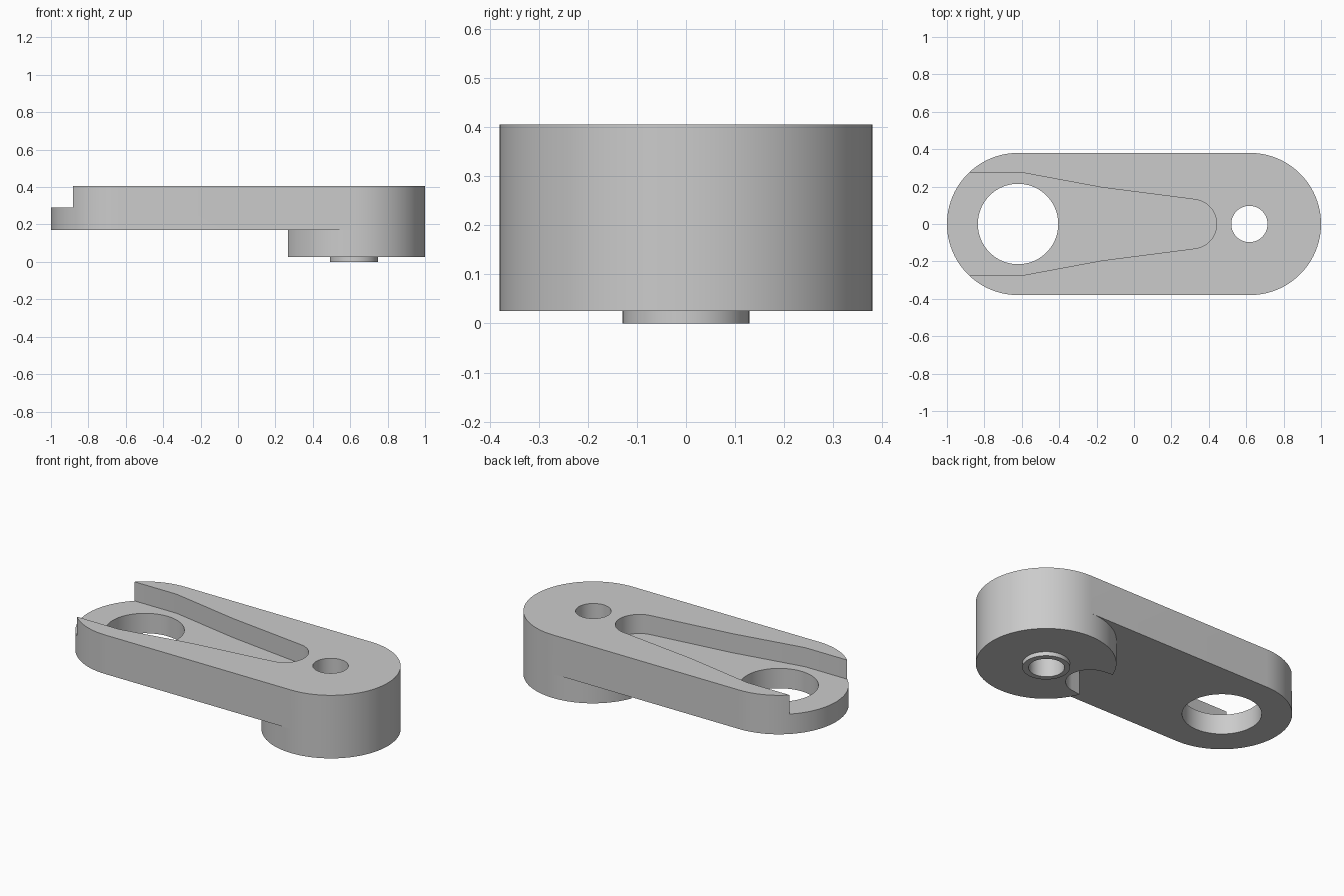
import bpy, bmesh
from math import sin, cos, pi, radians

cube = bpy.data.objects.get("Cube")
if cube:
    bpy.data.objects.remove(cube, do_unlink=True)

grey = bpy.data.materials.new("plain grey")
grey.use_nodes = True
colour = (0.6, 0.6, 0.6, 1)
grey.diffuse_color = colour
grey.node_tree.nodes["Principled BSDF"].inputs["Base Color"].default_value = colour

PIVOT = 0.62    # distance of both bore centres from the middle
RADIUS = 0.38   # outer radius of the arm ends


def arc(cx, r, start, end, steps):
    """Points on an arc centred on the long axis, angles in degrees."""
    angles = [radians(start + (end - start) * i / steps) for i in range(steps + 1)]
    return [(cx + r * cos(a), r * sin(a)) for a in angles]


def prism(name, outline, z0, z1):
    """Extrude a flat outline upwards into a solid."""
    bm = bmesh.new()
    base = bm.faces.new([bm.verts.new((x, y, z0)) for x, y in outline])
    top = bmesh.ops.extrude_face_region(bm, geom=[base])["geom"]
    moved = [v for v in top if isinstance(v, bmesh.types.BMVert)]
    bmesh.ops.translate(bm, verts=moved, vec=(0, 0, z1 - z0))
    bmesh.ops.recalc_face_normals(bm, faces=bm.faces)
    mesh = bpy.data.meshes.new(name)
    bm.to_mesh(mesh)
    bm.free()
    mesh.materials.append(grey)
    obj = bpy.data.objects.new(name, mesh)
    bpy.context.collection.objects.link(obj)
    return obj


def disc(name, cx, r, z0, z1):
    return prism(name, arc(cx, r, 0, 360, 96)[:-1], z0, z1)


def combine(target, tool, operation):
    """Apply a boolean and throw the tool away."""
    mod = target.modifiers.new("boolean", "BOOLEAN")
    mod.operation, mod.solver, mod.object = operation, "EXACT", tool
    bpy.context.view_layer.objects.active = target
    bpy.ops.object.modifier_apply(modifier=mod.name)
    bpy.data.objects.remove(tool, do_unlink=True)


# Tapering pocket outline, open at the wide end and round at the narrow end
side = [(-1.2, 0.275), (-0.6, 0.275), (-0.17, 0.195)]
pocket_outline = ([(x, -y) for x, y in side] + arc(0.31, 0.132, -83, 83, 48)
                  + side[::-1])

# Arm with two rounded ends
arm = prism("arm", arc(PIVOT, RADIUS, -90, 90, 48) + arc(-PIVOT, RADIUS, 90, 270, 48),
            0.17, 0.405)
combine(arm, prism("pocket", pocket_outline, 0.29, 0.6), "DIFFERENCE")

# Boss below one end, notched by the same pocket outline
boss = disc("boss", PIVOT, RADIUS, 0.025, 0.17)
combine(boss, prism("notch", pocket_outline, -0.1, 0.3), "DIFFERENCE")
combine(arm, boss, "UNION")

# Short collar under the boss
combine(arm, disc("collar", PIVOT, 0.129, 0, 0.1), "UNION")

# Through bores
combine(arm, disc("small_bore", PIVOT - 0.003, 0.097, -0.2, 0.7), "DIFFERENCE")
combine(arm, disc("large_bore", -PIVOT, 0.215, -0.2, 0.7), "DIFFERENCE")

# Smooth round walls, crisp edges
bpy.ops.object.select_all(action="DESELECT")
arm.select_set(True)
bpy.context.view_layer.objects.active = arm
bpy.ops.object.shade_smooth_by_angle(angle=radians(20))
